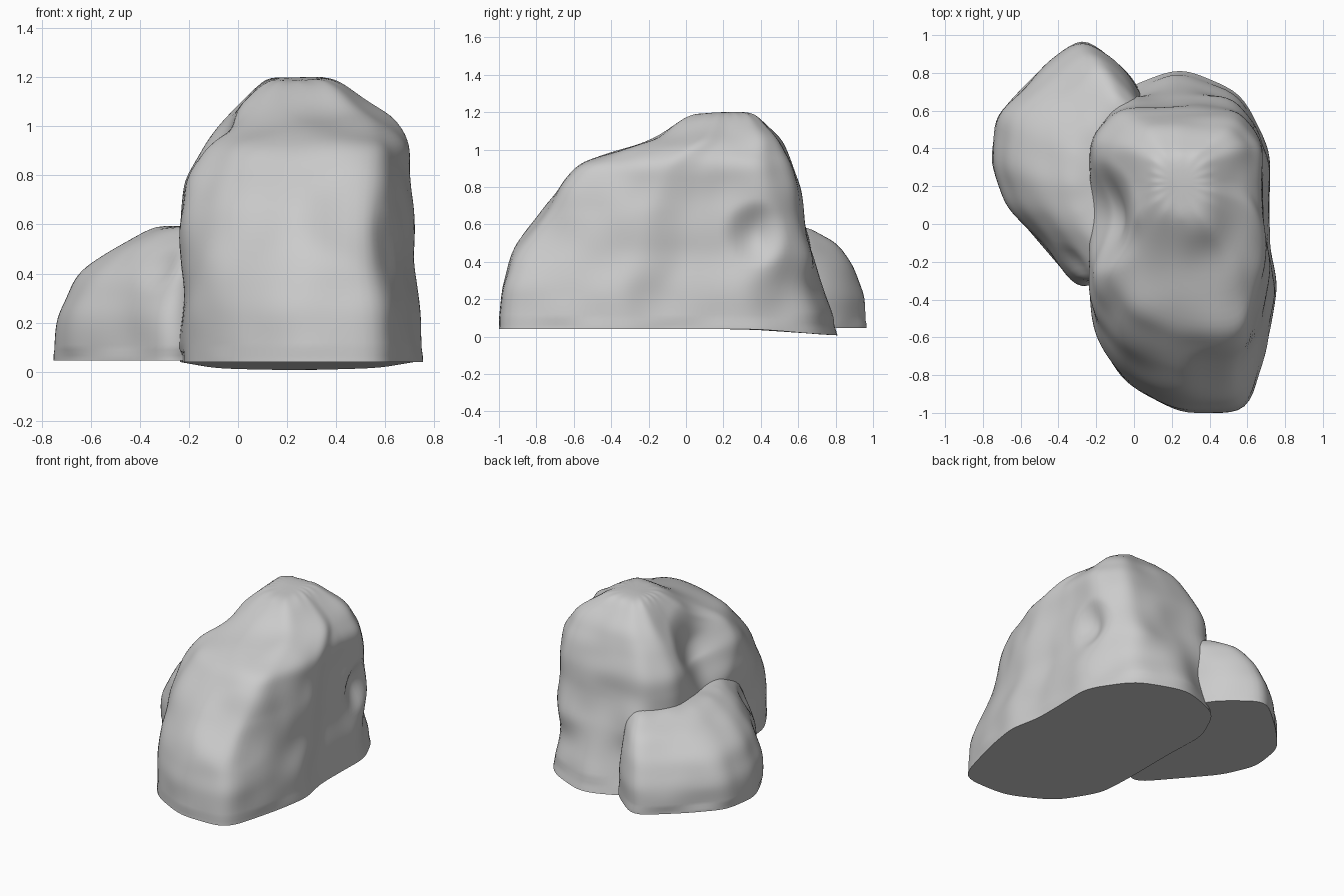
import bpy, bmesh, math
from mathutils import Vector, noise

if "Cube" in bpy.data.objects:
    bpy.data.objects.remove(bpy.data.objects["Cube"])


def make_rock(name, radii, levels, dents, dip=0.0, square=1.0):
    """Fit one polar outline into a box (z, left, right, front, back) per level and soften it."""
    n = len(radii)
    angles = [2 * math.pi * k / n for k in range(n)]
    xs = [r * math.cos(a) for r, a in zip(radii, angles)]
    ys = [r * math.sin(a) for r, a in zip(radii, angles)]
    us = [(x - min(xs)) / (max(xs) - min(xs)) for x in xs]
    vs = [(y - min(ys)) / (max(ys) - min(ys)) for y in ys]
    verts, faces = [], []
    for i, (z, left, right, front, back) in enumerate(levels):
        for u, v in zip(us, vs):
            drop = dip * min(1, max(0, (v - .85) / .1)) if i == 0 else 0
            if i > 1:
                v = min(1, v * square)      # flatter back above the foot
            verts.append((left + u * (right - left), front + v * (back - front), z - drop))
        if i:
            for k in range(n):
                j = (k + 1) % n
                faces.append(((i - 1) * n + k, (i - 1) * n + j, i * n + j, i * n + k))
    faces.append(tuple(range(len(verts) - n, len(verts))))
    mesh = bpy.data.meshes.new(name)
    mesh.from_pydata(verts, [], faces)
    obj = bpy.data.objects.new(name, mesh)
    bpy.context.collection.objects.link(obj)

    # bake soft facets so dents and wear can be pressed into them
    for kind, depth in (('SIMPLE', 1), ('CATMULL_CLARK', 2)):
        sub = obj.modifiers.new(kind, 'SUBSURF')
        sub.subdivision_type = kind
        sub.levels = sub.render_levels = depth
    dg = bpy.context.evaluated_depsgraph_get()
    baked = bpy.data.meshes.new_from_object(obj.evaluated_get(dg))
    obj.modifiers.clear()
    obj.data = baked
    normals = [v.normal.copy() for v in baked.vertices]
    for v, nrm in zip(baked.vertices, normals):
        push = .003 + .016 * noise.noise(v.co * 4.5) if v.co.z > 0.08 else .002
        for centre, radius, depth in dents:
            d = (v.co - Vector(centre)).length / radius
            if d < 1:
                push -= depth * (1 - d * d) ** 2
        v.co += nrm * push

    # flat underside
    bm = bmesh.new()
    bm.from_mesh(baked)
    rim = [e for e in bm.edges if e.is_boundary]
    bmesh.ops.holes_fill(bm, edges=rim, sides=0)
    bmesh.ops.recalc_face_normals(bm, faces=bm.faces)
    bm.to_mesh(baked)
    bm.free()
    bpy.ops.object.select_all(action='DESELECT')
    obj.select_set(True)
    bpy.context.view_layer.objects.active = obj
    bpy.ops.object.shade_smooth_by_angle(angle=math.radians(40))
    return obj


# large boulder
make_rock("main_boulder",
    (.48, .52, .69, .86, .93, .87, .70, .52, .48, .52, .66, .79, .89, .96, .68, .57),
    [(.04, -.24, .76, -1.0, .83),
     (.25, -.24, .75, -.985, .755),
     (.42, -.24, .72, -.945, .68),
     (.62, -.24, .72, -.82, .62),
     (.78, -.23, .72, -.69, .61),
     (.93, -.14, .71, -.56, .56),
     (1.05, -.03, .61, -.17, .50),
     (1.2, .12, .38, .04, .37)],
    [((.75, .38, .55), .20, .09),    # hollow on the right
     ((.5, -.76, .6), .28, .03),     # hollow on the front
     ((-.13, .04, .82), .32, .13)],  # valley on the left
    dip=.035, square=1.14)

# small boulder leaning at the back left
make_rock("side_boulder",
    (.30, .42, .52, .66, .51, .50, .47, .435, .455, .66, .50, .35),
    [(.045, -.76, .10, -.36, 1.0),
     (.22, -.755, .10, -.36, .995),
     (.38, -.68, .10, -.34, .93),
     (.50, -.52, .10, -.31, .82),
     (.59, -.33, .09, -.26, .66)],
    [((-.36, -.24, .45), .14, .03)])
